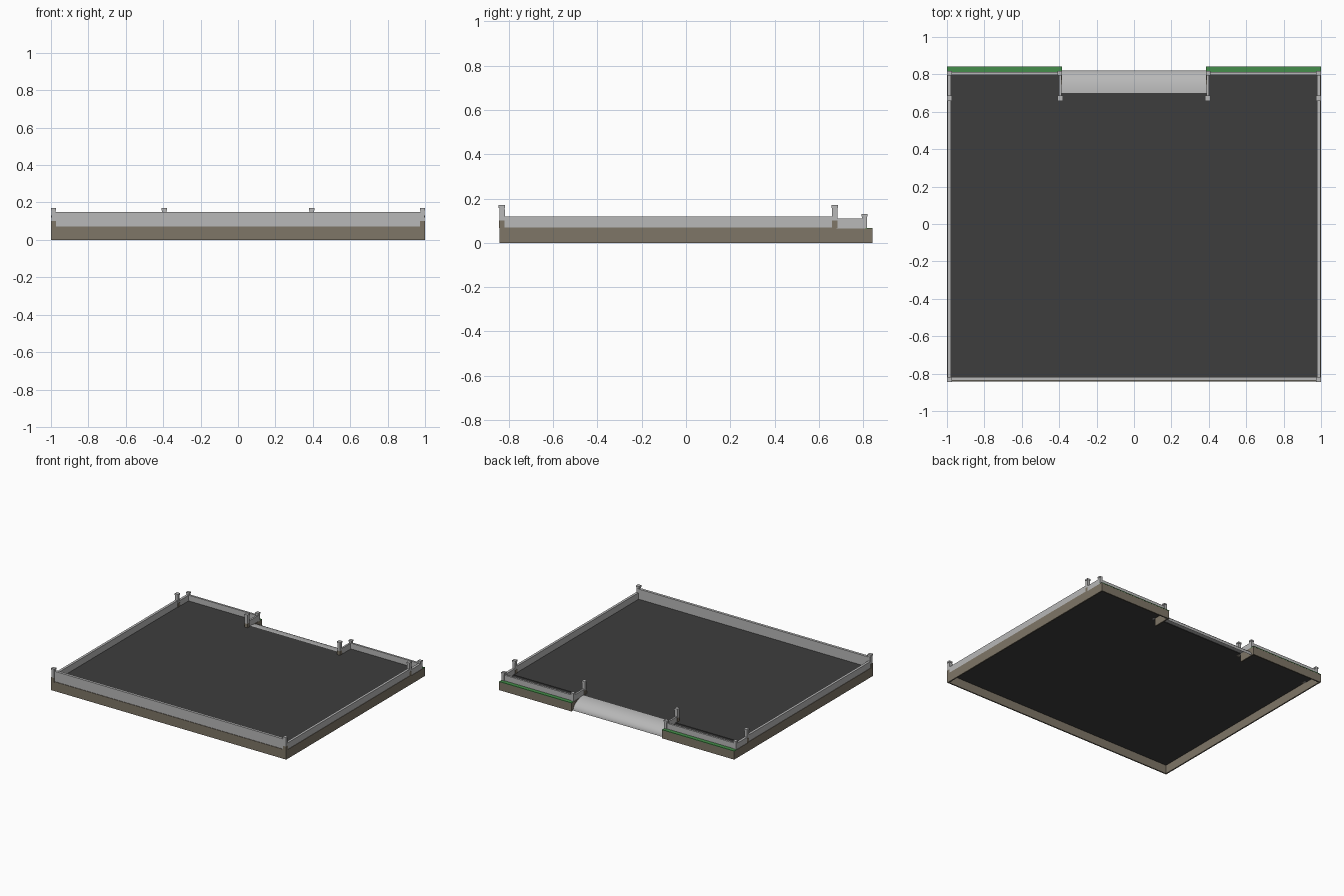
import bpy, bmesh, math

if "Cube" in bpy.data.objects:
    bpy.data.objects.remove(bpy.data.objects["Cube"])


def material(name, rgb):
    m = bpy.data.materials.new(name)
    m.diffuse_color = (*rgb, 1.0)
    m.use_nodes = True
    m.node_tree.nodes["Principled BSDF"].inputs["Base Color"].default_value = m.diffuse_color
    return m


GREY = material("light grey", (0.48, 0.48, 0.48))
DARK = material("dark roofing", (0.047, 0.047, 0.047))
BROWN = material("brown stone", (0.21, 0.18, 0.135))
GREEN = material("green ledge", (0.06, 0.27, 0.07))


def finish(name, bm, mat):
    bmesh.ops.recalc_face_normals(bm, faces=bm.faces)
    me = bpy.data.meshes.new(name)
    bm.to_mesh(me)
    bm.free()
    me.materials.append(mat)
    ob = bpy.data.objects.new(name, me)
    bpy.context.collection.objects.link(ob)
    return ob


def boxes(name, mat, spans, mirror=False):
    """One object from (x0, x1, y0, y1, z0, z1) boxes, optionally repeated at -x."""
    bm = bmesh.new()
    for x0, x1, y0, y1, z0, z1 in spans:
        for s in ((1, -1) if mirror else (1,)):
            vs = bmesh.ops.create_cube(bm, size=1)["verts"]
            for v in vs:
                v.co.x = s * ((x0 + x1) / 2 + v.co.x * (x1 - x0))
                v.co.y = (y0 + y1) / 2 + v.co.y * (y1 - y0)
                v.co.z = (z0 + z1) / 2 + v.co.z * (z1 - z0)
    return finish(name, bm, mat)


def around(x, y, h, z0, z1):
    return (x - h, x + h, y - h, y + h, z0, z1)


# Roof deck and the slightly lower strips beside the rear opening
boxes("roof_deck", DARK, [(-0.99, 0.99, -0.832, 0.70, 0.066, 0.07)])
boxes("rear_deck", DARK, [(0.39, 0.99, 0.70, 0.81, 0.062, 0.066)], True)

# Brown skirt round the building
boxes("front_skirt", BROWN, [(-1, 1, -0.842, -0.832, 0, 0.072)])
boxes("side_skirt", BROWN, [(0.99, 1, -0.842, 0.68, 0, 0.07),
                            (0.99, 1, 0.68, 0.842, 0, 0.065)], True)
boxes("rear_skirt", BROWN, [(0.385, 1, 0.832, 0.842, 0, 0.065),
                            (0.385, 0.395, 0.70, 0.842, 0, 0.065)], True)

# Green ledge outside the rear parapet
boxes("rear_ledge", GREEN, [(0.385, 1, 0.81, 0.843, 0.062, 0.067)], True)

# Parapet walls
boxes("front_parapet", GREY, [(-0.995, 0.995, -0.838, -0.818, 0.072, 0.15)])
boxes("side_parapet", GREY, [(0.978, 0.997, -0.838, 0.675, 0.07, 0.12),
                             (0.978, 0.997, 0.675, 0.812, 0.065, 0.11)], True)
boxes("rear_parapet", GREY, [(0.39, 0.99, 0.797, 0.812, 0.065, 0.11)], True)
boxes("opening_parapet", GREY, [(0.388, 0.402, 0.675, 0.812, 0.065, 0.11)], True)

# Tall posts with brown feet and flat caps
tall = [(0.986, -0.832), (0.986, 0.672), (0.394, 0.672)]
boxes("post_foot", BROWN, [around(x, y, 0.0125, 0.066, 0.10) for x, y in tall], True)
boxes("post_shaft", GREY, [around(x, y, 0.0115, 0.10, 0.158) for x, y in tall], True)
boxes("post_cap", GREY, [around(x, y, 0.014, 0.158, 0.17) for x, y in tall], True)

# Short rear posts
short = [(0.986, 0.806), (0.397, 0.806)]
boxes("rear_post", GREY, [around(x, y, 0.011, 0.065, 0.12) for x, y in short], True)
boxes("rear_post_cap", GREY, [around(x, y, 0.013, 0.12, 0.13) for x, y in short], True)

# Curved canopy dropping through the rear opening
bm = bmesh.new()
rows = []
for i in range(13):
    a = math.pi / 2 * i / 12
    y, z = 0.70 + 0.122 * math.sin(a), 0.07 * math.cos(a)
    rows.append([bm.verts.new((x, y, z)) for x in (-0.387, 0.387)])
for p, q in zip(rows, rows[1:]):
    bm.faces.new((p[0], p[1], q[1], q[0]))
for f in bm.faces:
    f.smooth = True
canopy = finish("curved_canopy", bm, GREY)
if canopy.data.polygons[0].normal.z < 0:
    canopy.data.flip_normals()
